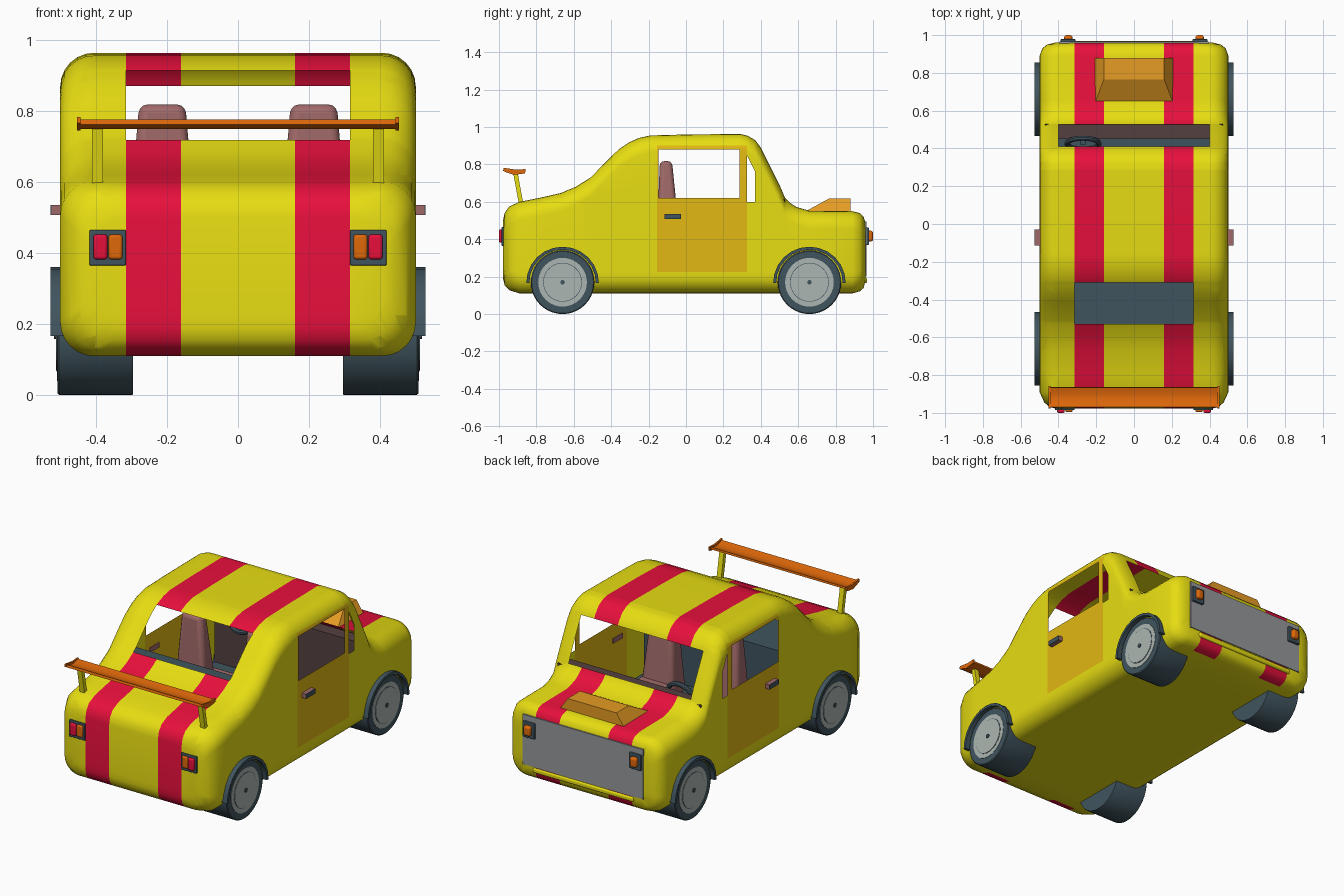
import bpy, bmesh, math
from mathutils import Vector, Matrix

if "Cube" in bpy.data.objects:
    bpy.data.objects.remove(bpy.data.objects["Cube"])


def mat(name, r, g, b):
    m = bpy.data.materials.new(name)
    lin = [(c / 255 / 12.92) if c < 11 else ((c / 255 + 0.055) / 1.055) ** 2.4 for c in (r, g, b)]
    m.diffuse_color = (*lin, 1)
    m.use_nodes = True
    m.node_tree.nodes["Principled BSDF"].inputs["Base Color"].default_value = m.diffuse_color
    return m


YELLOW = mat("yellow paint", 232, 222, 18)
RED = mat("red stripe", 238, 16, 62)
GOLD = mat("gold door", 226, 184, 18)
AMBER = mat("amber scoop", 230, 156, 36)
ORANGE = mat("dark orange", 222, 104, 10)
SLATE = mat("slate", 64, 84, 94)
GREY = mat("grille grey", 150, 152, 154)
SILVER = mat("wheel silver", 172, 182, 178)
MAUVE = mat("mauve seat", 160, 105, 105)
BROWN = mat("dark brown", 84, 64, 64)


def finish(name, bm, *mats, bevel=0, smooth=True):
    bmesh.ops.recalc_face_normals(bm, faces=bm.faces)
    return make_object(name, bm, mats, bevel, smooth)


def make_object(name, bm, mats, bevel=0, smooth=True):
    me = bpy.data.meshes.new(name)
    bm.to_mesh(me)
    bm.free()
    ob = bpy.data.objects.new(name, me)
    bpy.context.collection.objects.link(ob)
    for m in mats:
        me.materials.append(m)
    if bevel:
        mod = ob.modifiers.new("bevel", "BEVEL")
        mod.width, mod.segments = bevel, 3
    if smooth:
        bpy.ops.object.select_all(action="DESELECT")
        ob.select_set(True)
        bpy.context.view_layer.objects.active = ob
        bpy.ops.object.shade_smooth_by_angle(angle=math.radians(38))
    return ob


def loft(bm, rings, closed=False):
    """Join equal-length rings of points; cap the ends unless closed."""
    vs = [[bm.verts.new(p) for p in ring] for ring in rings]
    n = len(vs[0])
    for a, b in zip(vs, vs[1:] + (vs[:1] if closed else [])):
        for i in range(n):
            bm.faces.new((a[i], a[(i + 1) % n], b[(i + 1) % n], b[i]))
    if not closed:
        bm.faces.new(vs[0])
        bm.faces.new(vs[-1])


def block(name, lo, hi, m, top=None, bevel=0):
    """Box, optionally with a different top rectangle (x0, y0, x1, y1)."""
    def rect(x0, y0, x1, y1, z):
        return [(x0, y0, z), (x1, y0, z), (x1, y1, z), (x0, y1, z)]
    bm = bmesh.new()
    loft(bm, [rect(lo[0], lo[1], hi[0], hi[1], lo[2]), rect(*(top or (lo[0], lo[1], hi[0], hi[1])), hi[2])])
    return finish(name, bm, m, bevel=bevel, smooth=bool(bevel))


def prism(name, prof, x0, x1, m):
    bm = bmesh.new()
    loft(bm, [[(x, y, z) for y, z in prof] for x in (x0, x1)])
    return finish(name, bm, m)


def circle(y, z, r, n):
    return [(y + r * math.cos(2 * math.pi * i / n), z + r * math.sin(2 * math.pi * i / n)) for i in range(n)]


# Body shell: rounded-rectangle sections (y, half width, bottom, top) lofted along y
stations = [(-.978, .41, .19, .50), (-.970, .445, .155, .54), (-.945, .475, .128, .575), (-.89, .5, .11, .60)]
stations += [(y, .5, .11, z) for y, z in (
    (-.78, .622), (-.67, .647), (-.59, .68), (-.51, .73), (-.41, .832), (-.36, .88), (-.30, .92), (-.25, .942),
    (-.19, .955), (0, .96), (.29, .963), (.33, .953), (.37, .93), (.40, .89), (.42, .85), (.46, .77), (.50, .69),
    (.53, .62), (.555, .595), (.59, .573), (.66, .552))]
stations += [(.89, .5, .11, .55), (.93, .485, .122, .54), (.95, .46, .14, .52), (.96, .42, .18, .485)]


def section(y, w, zb, zt, r=.095, n=6):
    pts = []
    for cx, cz, a0 in ((w - r, zt - r, 0), (r - w, zt - r, 90), (r - w, zb + r, 180), (w - r, zb + r, 270)):
        for i in range(n + 1):
            a = math.radians(a0 + 90 * i / n)
            pts.append((cx + r * math.cos(a), y, cz + r * math.sin(a)))
    return pts


bm = bmesh.new()
loft(bm, [section(*s) for s in stations])
bmesh.ops.recalc_face_normals(bm, faces=bm.faces)
# slice lines for stripes, door and window openings
cuts = [((s * x, 0, 0), (1, 0, 0)) for x in (.16, .315, .40) for s in (-1, 1)]
cuts += [((0, y, 0), (0, 1, 0)) for y in (-.53, -.31, -.155, -.147, .285, .325, .41, .527)]
cuts += [((0, 0, z), (0, 0, 1)) for z in (.225, .60, .62, .88, .90)]
cuts += [((0, .31, .88), (0, 2, 1))]
for co, no in cuts:
    bmesh.ops.bisect_plane(bm, geom=bm.verts[:] + bm.edges[:] + bm.faces[:], dist=1e-5, plane_co=co, plane_no=no)
holes = []
for f in bm.faces:
    c, nz = f.calc_center_median(), f.normal.z
    ax, y, z = abs(c.x), c.y, c.z
    side = ax > .47
    if .16 < ax < .315 and nz > -.99:
        f.material_index = 1
    elif side and -.155 < y < .325 and .225 < z < .90:
        f.material_index = 2
    rear_glass = ax < .315 and -.53 < y < -.31 and z > .5
    windshield = ax < .40 and .41 < y < .527 and z > .5
    door_glass = side and -.147 < y < .285 and .62 < z < .88
    quarter = side and .325 < y < .38 and .60 < z < .88 and 2 * (y - .31) + (z - .88) < 0
    if rear_glass or windshield or door_glass or quarter:
        holes.append(f)
bmesh.ops.delete(bm, geom=holes, context="FACES")
make_object("car_body", bm, (YELLOW, RED, GOLD))

# Wheels, arch trims and door handles on both sides
for s in (-1, 1):
    tag = "left" if s < 0 else "right"
    for wy, end in ((-.66, "rear"), (.66, "front")):
        name = f"{tag}_{end}"
        bm = bmesh.new()
        loft(bm, [[(s * x, y, z) for y, z in circle(wy, .17, r, 40)]
                  for x, r in ((.295, .168), (.30, .17), (.503, .17), (.507, .165))])
        finish(name + "_tyre", bm, SLATE)
        prism(name + "_rim", circle(wy, .17, .13, 40), s * .45, s * .509, SILVER)
        prism(name + "_rim_groove", circle(wy, .17, .104, 40), s * .46, s * .51, SLATE)
        prism(name + "_hubcap", circle(wy, .17, .101, 40), s * .46, s * .512, SILVER)
        prism(name + "_hub_nut", circle(wy, .17, .012, 12), s * .46, s * .517, SLATE)
        arc = [math.radians(180 * i / 12) for i in range(13)]
        prof = [(wy + .194 * math.cos(a), .166 + .194 * math.sin(a)) for a in arc]
        prof += [(wy + .178 * math.cos(a), .166 + .178 * math.sin(a)) for a in reversed(arc)]
        prism(name + "_arch_trim", prof, s * .485, s * .527, SLATE)
    hx = sorted((s * .495, s * .524))
    block(tag + "_door_handle", (hx[0], -.115, .507), (hx[1], -.028, .535), MAUVE)
    px = sorted((s * .524, s * .528))
    block(tag + "_handle_plate", (px[0], -.115, .507), (px[1], -.028, .535), SLATE)

    # Tail lights: slate frame, red outside and orange inside
    def lamp(name, xa, xb, y0, y1, z0, z1, m, bevel=0):
        xa, xb = sorted((s * xa, s * xb))
        block(f"{tag}_{name}", (xa, y0, z0), (xb, y1, z1), m, bevel=bevel)
    lamp("tail_frame", .315, .418, -.986, -.94, .365, .465, SLATE, .004)
    lamp("tail_orange", .325, .364, -.996, -.95, .382, .452, ORANGE, .008)
    lamp("tail_red", .367, .407, -1.0, -.95, .382, .452, RED, .008)
    # Headlights
    lamp("headlight_frame", .31, .388, .93, .979, .37, .462, SLATE, .004)
    lamp("headlight_lamp", .326, .37, .95, 1.0, .388, .446, ORANGE, .012)

    # Spoiler post and end plate
    bm = bmesh.new()
    loft(bm, [[(s * .38, y - .012, z), (s * .41, y - .012, z), (s * .41, y + .012, z), (s * .38, y + .012, z)]
              for y, z in ((-.88, .58), (-.913, .76))])
    finish(tag + "_spoiler_post", bm, YELLOW, smooth=False)
    prism(tag + "_spoiler_end", [(-.978, .765), (-.975, .782), (-.91, .772), (-.858, .775), (-.86, .752), (-.92, .744)],
          s * .443, s * .453, ORANGE)

    # Seats: cushion and tapered back
    x = s * .213
    block(tag + "_seat_back", (x - .11, -.16, .28), (x + .11, -.02, .818), MAUVE,
          top=(x - .065, -.14, x + .065, -.075), bevel=.025)
    block(tag + "_seat_cushion", (x - .11, -.12, .24), (x + .11, .2, .36), MAUVE, bevel=.02)

# Spoiler wing
prism("spoiler_wing", [(-.972, .762), (-.968, .776), (-.93, .762), (-.90, .762), (-.866, .772), (-.864, .760),
                       (-.90, .748), (-.935, .749)], -.445, .445, ORANGE)

# Bonnet scoop: tapered wedge
bm = bmesh.new()
loft(bm, [[(-.208, .64, .54), (.208, .64, .54), (.208, .88, .54), (-.208, .88, .54)],
          [(-.205, .645, .552), (.205, .645, .552), (.205, .88, .552), (-.205, .88, .552)],
          [(-.16, .765, .618), (.16, .765, .618), (.16, .88, .618), (-.16, .88, .618)]])
finish("bonnet_scoop", bm, AMBER, smooth=False)

# Front grille panel
block("grille_panel", (-.395, .956, .20), (.395, .965, .495), GREY)
# Bumper lip under the grille
block("bumper_lip", (-.33, .93, .165), (.33, .968, .195), YELLOW, bevel=.01)

# Interior: floor, rear bench, dashboard, steering wheel
block("cabin_floor", (-.47, -.6, .235), (.47, .5, .245), SLATE)
block("rear_bench", (-.47, -.6, .245), (.47, -.28, .61), SLATE)
block("dashboard", (-.47, .45, .245), (.47, .53, .612), BROWN)
bm = bmesh.new()
tilt = Matrix.Translation((-.27, .425, .575)) @ Matrix.Rotation(math.radians(70), 4, "X")
loft(bm, [[tilt @ Vector(((.085 + .014 * c) * math.cos(t), (.085 + .014 * c) * math.sin(t), .014 * d))
           for c, d in circle(0, 0, 1, 8)] for t in (2 * math.pi * i / 24 for i in range(24))], closed=True)
finish("steering_wheel", bm, SLATE)
block("steering_column", (-.285, .42, .56), (-.255, .46, .59), SLATE)
